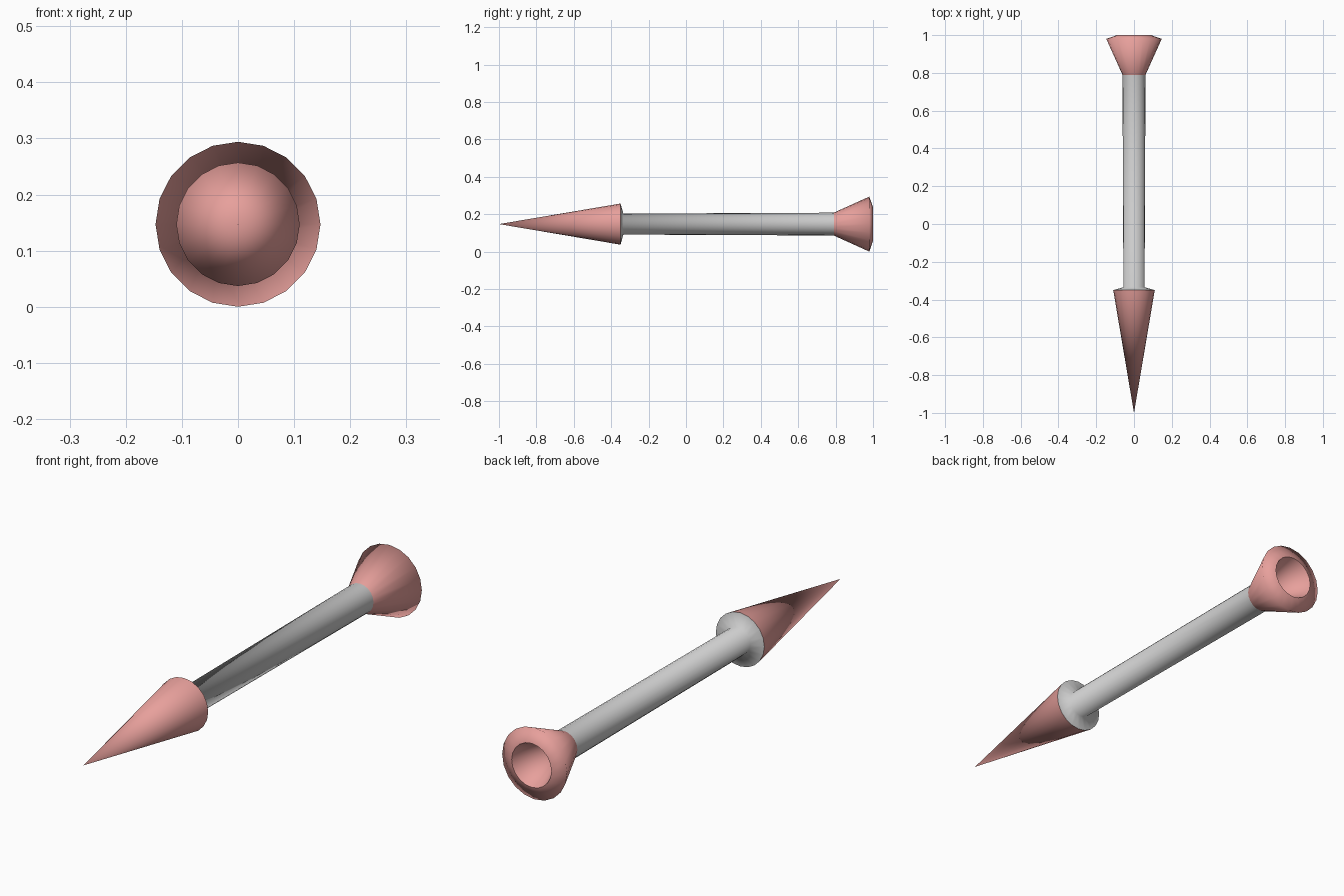
import bpy, bmesh, math

if "Cube" in bpy.data.objects:
    bpy.data.objects.remove(bpy.data.objects["Cube"])

SIDES = 20
AXIS_Z = 0.147

red = bpy.data.materials.new("red")
red.diffuse_color = (0.8, 0.35, 0.33, 1)
red.use_nodes = True
red.node_tree.nodes["Principled BSDF"].inputs["Base Color"].default_value = red.diffuse_color


def lathe(name, profile, material=None):
    """Revolve (y, radius) points around the y axis; radius 0 makes a tip."""
    bm = bmesh.new()
    rings = []
    for y, r in profile:
        count = SIDES if r else 1
        rings.append([bm.verts.new((r * math.cos(2 * math.pi * i / SIDES), y,
                                    AXIS_Z + r * math.sin(2 * math.pi * i / SIDES)))
                      for i in range(count)])
    for a, b in zip(rings, rings[1:]):
        for i in range(SIDES):
            j = (i + 1) % SIDES
            corners = [a[i % len(a)], b[i % len(b)], b[j % len(b)], a[j % len(a)]]
            bm.faces.new(list(dict.fromkeys(corners)))
    for f in bm.faces:
        f.smooth = True
    bm.normal_update()
    mesh = bpy.data.meshes.new(name)
    bm.to_mesh(mesh)
    bm.free()
    if material:
        mesh.materials.append(material)
    obj = bpy.data.objects.new(name, mesh)
    bpy.context.collection.objects.link(obj)
    return obj


# Pointed head
lathe("head", [(-1.0, 0), (-0.35, 0.11)], red)

# Shaft with the collar closing the back of the head
lathe("shaft", [(-0.35, 0.11), (-0.335, 0.056), (0.79, 0.061)])

# Flared tail with a bevelled rim
lathe("tail_flare", [(0.79, 0.061), (0.98, 0.147), (1.0, 0.09)], red)

# Hollow in the end of the tail
lathe("tail_socket", [(1.0, 0.09), (0.8, 0)], red)
